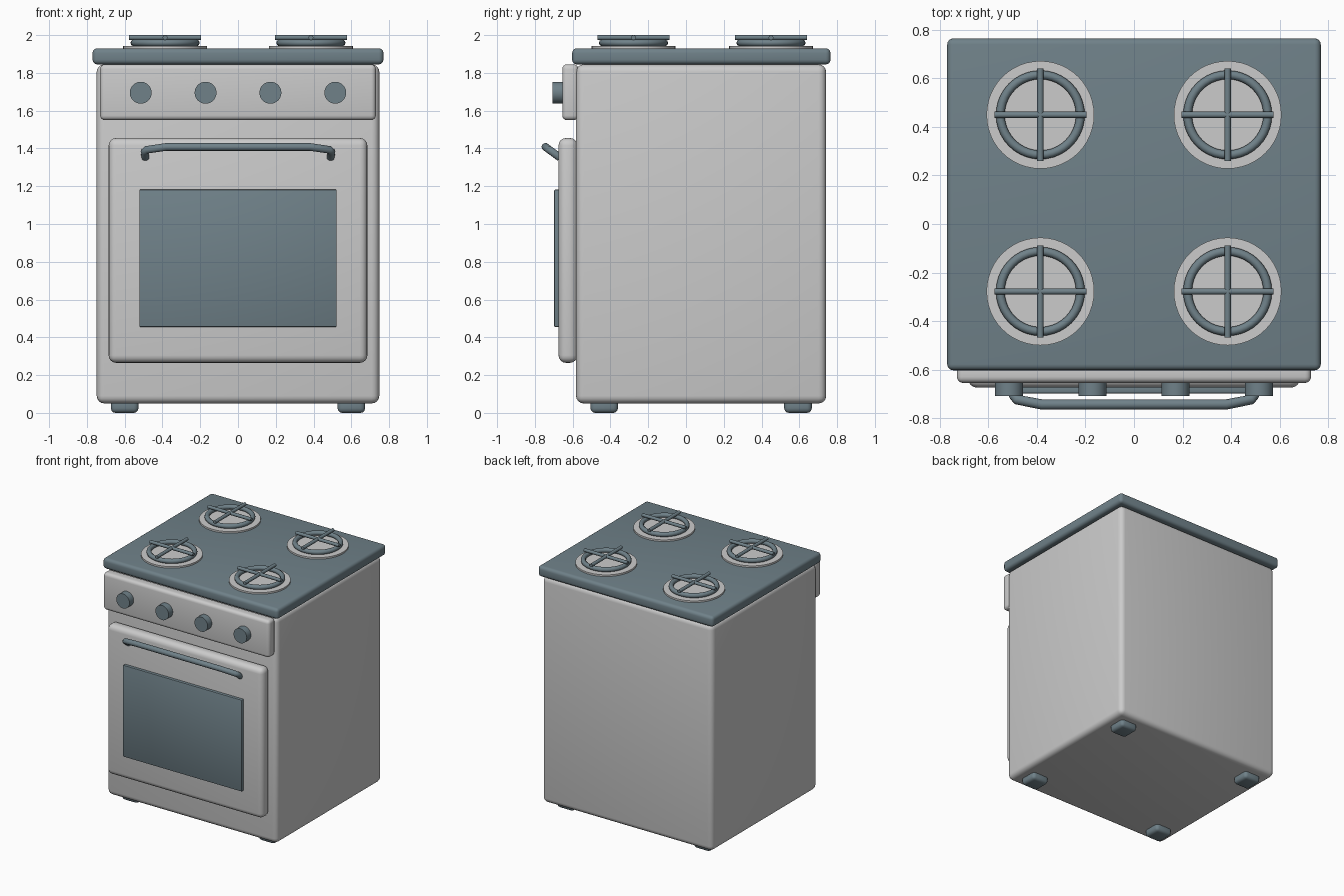
import bpy, math
from mathutils import Vector

if "Cube" in bpy.data.objects:
    bpy.data.objects.remove(bpy.data.objects["Cube"])

TEAL = bpy.data.materials.new("slate")
TEAL.diffuse_color = (0.16, 0.22, 0.25, 1)
TEAL.use_nodes = True
TEAL.node_tree.nodes["Principled BSDF"].inputs["Base Color"].default_value = TEAL.diffuse_color


def finish(ob, name, mat=None, smooth=True):
    ob.name = name
    if mat:
        ob.data.materials.append(mat)
    if smooth:
        bpy.ops.object.select_all(action='DESELECT')
        ob.select_set(True)
        bpy.context.view_layer.objects.active = ob
        bpy.ops.object.shade_smooth_by_angle(angle=math.radians(40))
    return ob


def box(name, lo, hi, bevel=0.0, segs=4, mat=None):
    lo, hi = Vector(lo), Vector(hi)
    bpy.ops.mesh.primitive_cube_add(size=1, location=(lo + hi) / 2)
    ob = bpy.context.object
    ob.scale = hi - lo
    bpy.ops.object.transform_apply(location=False, rotation=False, scale=True)
    if bevel:
        m = ob.modifiers.new("bevel", 'BEVEL')
        m.width, m.segments = bevel, segs
        bpy.ops.object.modifier_apply(modifier=m.name)
    return finish(ob, name, mat)


def cyl(name, loc, r, depth, rot=(0, 0, 0), verts=32, mat=None):
    bpy.ops.mesh.primitive_cylinder_add(vertices=verts, radius=r, depth=depth,
                                        location=loc, rotation=rot)
    return finish(bpy.context.object, name, mat)


# Main casing
box("body", (-0.748, -0.582, 0.05), (0.748, 0.742, 1.845), 0.04)
box("cooktop", (-0.77, -0.603, 1.845), (0.77, 0.765, 1.93), 0.025, mat=TEAL)
box("control_panel", (-0.73, -0.655, 1.55), (0.73, -0.57, 1.845), 0.025)
box("oven_door", (-0.685, -0.675, 0.265), (0.685, -0.575, 1.455), 0.04)
box("oven_window", (-0.522, -0.698, 0.455), (0.522, -0.665, 1.182), 0.005, 2, TEAL)

# Feet
for x in (-0.6, 0.6):
    for y in (-0.433, 0.593):
        box("foot", (x - 0.073, y - 0.073, 0), (x + 0.073, y + 0.073, 0.08),
            0.025, 3, TEAL)

# Control knobs
for i in range(4):
    cyl("knob", (-0.515 + i * 0.3433, -0.675, 1.695), 0.058, 0.066,
        (math.pi / 2, 0, 0), mat=TEAL)

# Door handle: a bent tube tilted upward
half = [(0.49, -0.668, 1.352), (0.495, -0.708, 1.382), (0.482, -0.724, 1.393),
        (0.38, -0.744, 1.408)]
path = [(-x, y, z) for x, y, z in half] + half[::-1]
curve = bpy.data.curves.new("handle", 'CURVE')
curve.dimensions = '3D'
curve.bevel_depth, curve.bevel_resolution = 0.021, 3
curve.use_fill_caps = True
sp = curve.splines.new('POLY')
sp.points.add(len(path) - 1)
for p, co in zip(sp.points, path):
    p.co = (*co, 1)
handle = bpy.data.objects.new("door_handle", curve)
bpy.context.collection.objects.link(handle)
bpy.ops.object.select_all(action='DESELECT')
handle.select_set(True)
bpy.context.view_layer.objects.active = handle
bpy.ops.object.convert(target='MESH')
finish(bpy.context.object, "door_handle", TEAL)

# Burners: dish, ring and crossed bars
for x in (-0.386, 0.386):
    for y in (-0.278, 0.45):
        cyl("burner_dish", (x, y, 1.932), 0.222, 0.022, verts=48)
        bpy.ops.mesh.primitive_torus_add(location=(x, y, 1.959), major_radius=0.165,
                                         minor_radius=0.018, major_segments=40,
                                         minor_segments=10)
        finish(bpy.context.object, "burner_ring", TEAL)
        for rot in ((0, math.pi / 2, 0), (math.pi / 2, 0, 0)):
            cyl("burner_bar", (x, y, 1.987), 0.013, 0.38, rot, 12, TEAL)
